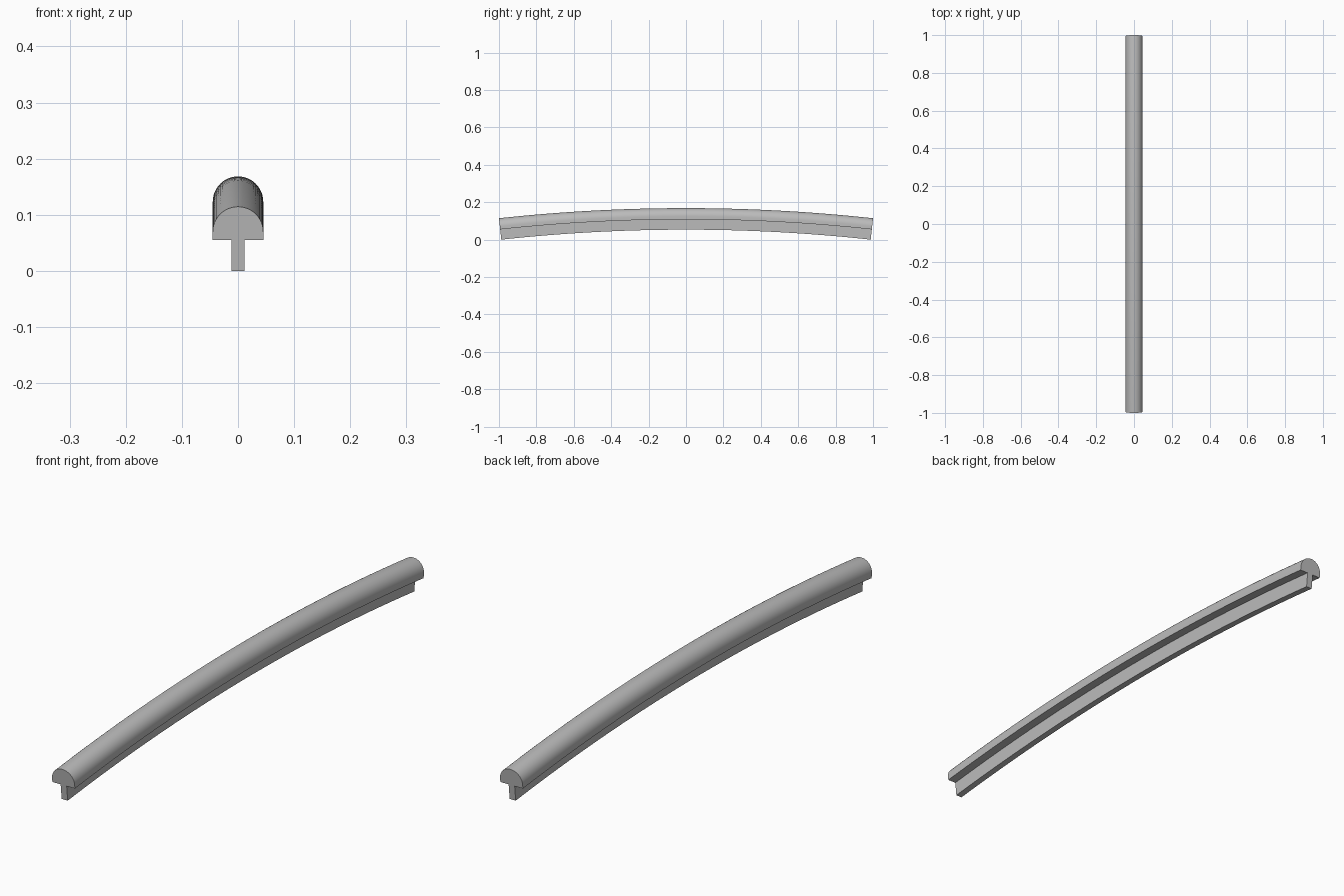
import bpy, bmesh, math
from mathutils import Vector

default = bpy.data.objects.get("Cube")
if default:
    bpy.data.objects.remove(default, do_unlink=True)

# Bow of the rail: radius of its top line, and half the angle it sweeps
RADIUS = 9.29
HALF_ANGLE = math.asin(1 / RADIUS)
STEPS = 32

# T-shaped section: round cap over a narrow stem (heights from stem foot)
HEIGHT, LEDGE = 0.115, 0.055
CAP, STEM = 0.045, 0.012
ARC_SIDES = 24
center_z = -(RADIUS - HEIGHT) * math.cos(HALF_ANGLE)

section = [(-CAP, LEDGE), (-STEM, LEDGE), (-STEM, 0), (STEM, 0), (STEM, LEDGE), (CAP, LEDGE)]
for i in range(ARC_SIDES + 1):
    a = math.pi * i / ARC_SIDES
    section.append((CAP * math.cos(a), HEIGHT - CAP + CAP * math.sin(a)))

# Sweep the section along the bow
bm = bmesh.new()
verts = []
for x, h in section:
    r = RADIUS - HEIGHT + h
    verts.append(bm.verts.new((x, -r * math.sin(HALF_ANGLE), r * math.cos(HALF_ANGLE) + center_z)))
edges = [bm.edges.new((v, verts[(i + 1) % len(verts)])) for i, v in enumerate(verts)]
result = bmesh.ops.spin(bm, geom=verts + edges, cent=Vector((0, 0, center_z)),
                        axis=Vector((1, 0, 0)), angle=-2 * HALF_ANGLE, steps=STEPS)

# Close both ends
bmesh.ops.holes_fill(bm, edges=[e for e in bm.edges if e.is_boundary], sides=0)
bmesh.ops.recalc_face_normals(bm, faces=bm.faces[:])

mesh = bpy.data.meshes.new("curved_rail")
bm.to_mesh(mesh)
bm.free()
rail = bpy.data.objects.new("curved_rail", mesh)
bpy.context.collection.objects.link(rail)

# Plain grey
grey = bpy.data.materials.new("plain_grey")
grey.use_nodes = True
color = (0.5, 0.5, 0.5, 1)
grey.diffuse_color = color
grey.node_tree.nodes["Principled BSDF"].inputs["Base Color"].default_value = color
mesh.materials.append(grey)

bpy.context.view_layer.objects.active = rail
rail.select_set(True)
bpy.ops.object.shade_smooth_by_angle(angle=math.radians(30))
